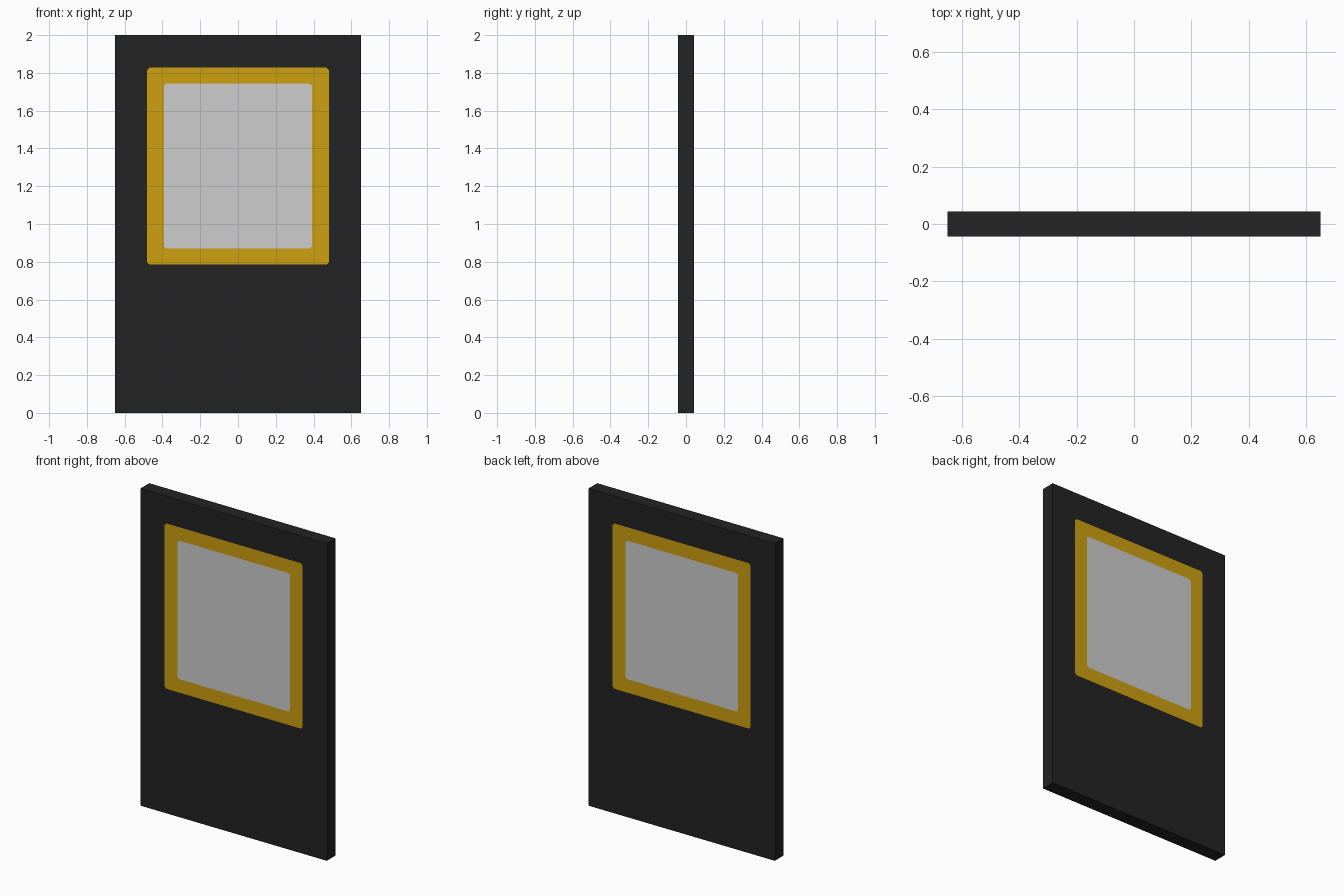
import bpy, bmesh

if "Cube" in bpy.data.objects:
    bpy.data.objects.remove(bpy.data.objects["Cube"])

HALF_W, HALF_D, HEIGHT = 0.65, 0.0435, 2.0


def material(name, rgb):
    m = bpy.data.materials.new(name)
    m.diffuse_color = (*rgb, 1.0)
    m.use_nodes = True
    m.node_tree.nodes["Principled BSDF"].inputs["Base Color"].default_value = m.diffuse_color
    return m


def clipped_rect(bm, half_w, z0, z1, cut, y):
    """Rectangle with clipped corners: two points per corner, counter-clockwise in x/z."""
    w, c = half_w, cut
    pts = [(-w, z0 + c), (-w + c, z0), (w - c, z0), (w, z0 + c),
           (w, z1 - c), (w - c, z1), (-w + c, z1), (-w, z1 - c)]
    return [bm.verts.new((x, y, z)) for x, z in pts]


def panel_side(bm, y):
    """One broad side: dark surround, yellow border and pale window, all flush."""
    corners = [bm.verts.new((x, y, z)) for x, z in
               ((-HALF_W, 0), (HALF_W, 0), (HALF_W, HEIGHT), (-HALF_W, HEIGHT))]
    border = clipped_rect(bm, 0.481, 0.785, 1.828, 0.012, y)
    window = clipped_rect(bm, 0.392, 0.87, 1.743, 0.012, y)

    def face(verts, index):
        bm.faces.new(verts if y < 0 else verts[::-1]).material_index = index

    for i in range(4):
        a, b, c = border[2 * i], border[2 * i + 1], border[(2 * i + 2) % 8]
        face([corners[i], b, a], 0)
        face([corners[i], corners[(i + 1) % 4], c, b], 0)
    for i in range(8):
        j = (i + 1) % 8
        face([border[i], border[j], window[j], window[i]], 1)
    face(window, 2)
    return corners


bm = bmesh.new()
front = panel_side(bm, -HALF_D)
back = panel_side(bm, HALF_D)
# Thin edges around the panel
for i in range(4):
    j = (i + 1) % 4
    bm.faces.new([front[j], front[i], back[i], back[j]])
bmesh.ops.recalc_face_normals(bm, faces=bm.faces)

mesh = bpy.data.meshes.new("door_panel")
bm.to_mesh(mesh)
bm.free()
for m in (material("charcoal", (0.0168, 0.0168, 0.0168)),
          material("golden yellow", (0.61, 0.35, 0.005)),
          material("pale grey", (0.61, 0.61, 0.61))):
    mesh.materials.append(m)
bpy.context.collection.objects.link(bpy.data.objects.new("door_panel", mesh))
